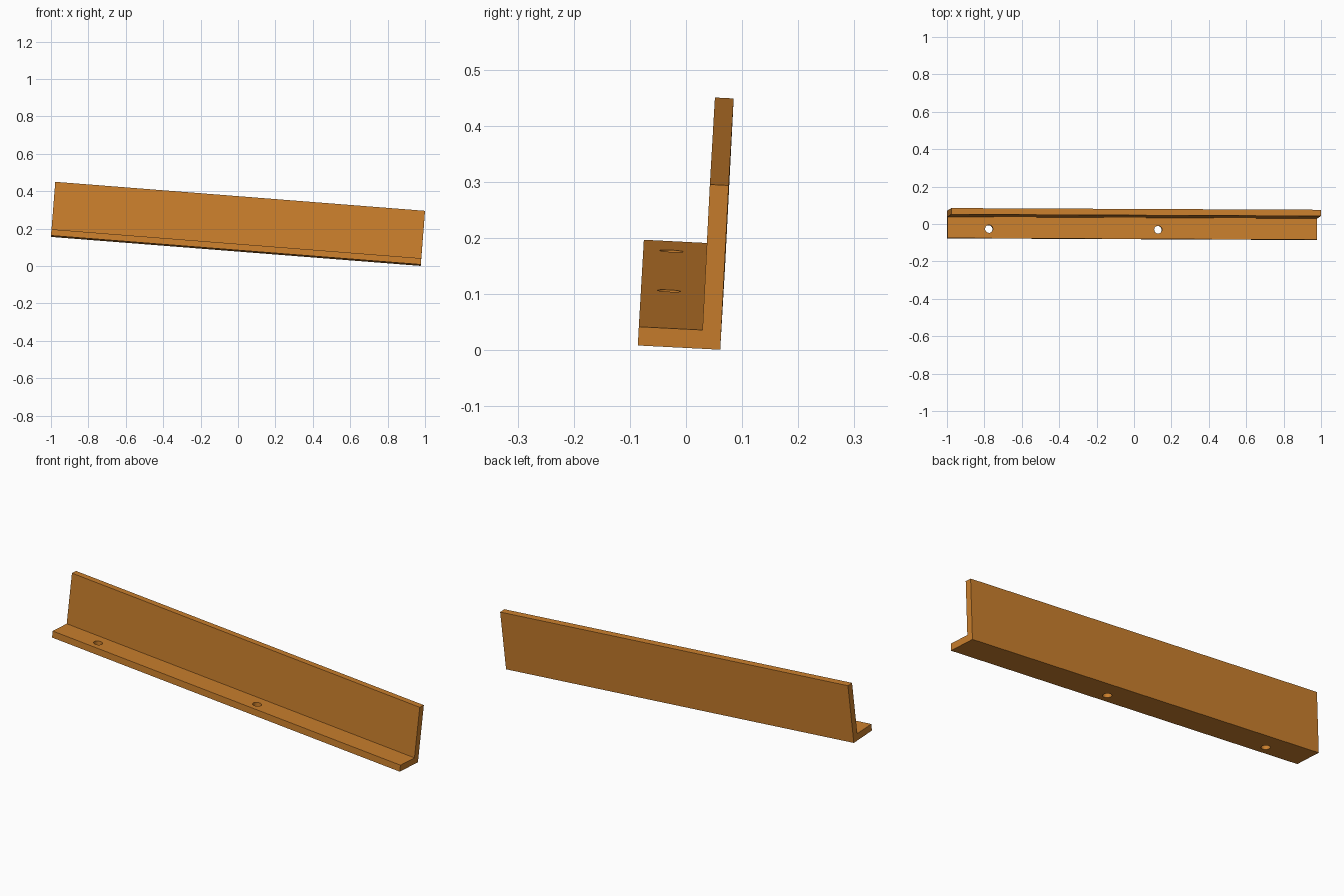
import bpy
import bmesh
from mathutils import Matrix, Vector

cube = bpy.data.objects.get("Cube")
if cube:
    bpy.data.objects.remove(cube, do_unlink=True)

LENGTH, DEPTH, HEIGHT, WALL = 1.983, 0.147, 0.294, 0.0335
HOLE_RADIUS, HOLE_SETBACK = 0.021, 0.05
HOLES = (0.223, 1.13)

# Tilted frame of the bar: along its length, front to back, and up
along = Vector((1.977, -0.009, -0.155)).normalized()
up = Vector((0.023, 0.015, 0.293))
up = (up - along * up.dot(along)).normalized()
back = up.cross(along)
frame = Matrix((along, back, up)).transposed().to_4x4()
frame.translation = Vector((-1.0, 0.07, 0.156)) - back * DEPTH

orange = bpy.data.materials.new("orange")
orange.use_nodes = True
orange.diffuse_color = (0.6, 0.215, 0.026, 1)
orange.node_tree.nodes["Principled BSDF"].inputs["Base Color"].default_value = orange.diffuse_color


def add_object(name, bm):
    mesh = bpy.data.meshes.new(name)
    bmesh.ops.recalc_face_normals(bm, faces=bm.faces)
    bm.to_mesh(mesh)
    bm.free()
    mesh.materials.append(orange)
    obj = bpy.data.objects.new(name, mesh)
    bpy.context.collection.objects.link(obj)
    obj.matrix_world = frame
    return obj


# L-shaped section extruded along the bar
section = [(0, 0), (DEPTH, 0), (DEPTH, HEIGHT), (DEPTH - WALL, HEIGHT),
           (DEPTH - WALL, WALL), (0, WALL)]
bm = bmesh.new()
end = bm.faces.new([bm.verts.new((0, y, z)) for y, z in section])
side = bmesh.ops.extrude_face_region(bm, geom=[end])["geom"]
bmesh.ops.translate(bm, vec=(LENGTH, 0, 0),
                    verts=[v for v in side if isinstance(v, bmesh.types.BMVert)])
bar = add_object("angle_bar", bm)

# Screw holes through the bottom flange
bm = bmesh.new()
for x in HOLES:
    bmesh.ops.create_cone(bm, cap_ends=True, segments=32, radius1=HOLE_RADIUS,
                          radius2=HOLE_RADIUS, depth=WALL * 3,
                          matrix=Matrix.Translation((x, HOLE_SETBACK, WALL / 2)))
cutter = add_object("hole_cutter", bm)
cutter.hide_render = True

cut = bar.modifiers.new("screw_holes", 'BOOLEAN')
cut.operation = 'DIFFERENCE'
cut.solver = 'EXACT'
cut.object = cutter
bpy.context.view_layer.objects.active = bar
bar.select_set(True)
bpy.ops.object.modifier_apply(modifier=cut.name)
bpy.data.objects.remove(cutter, do_unlink=True)
bpy.ops.object.shade_smooth_by_angle()
